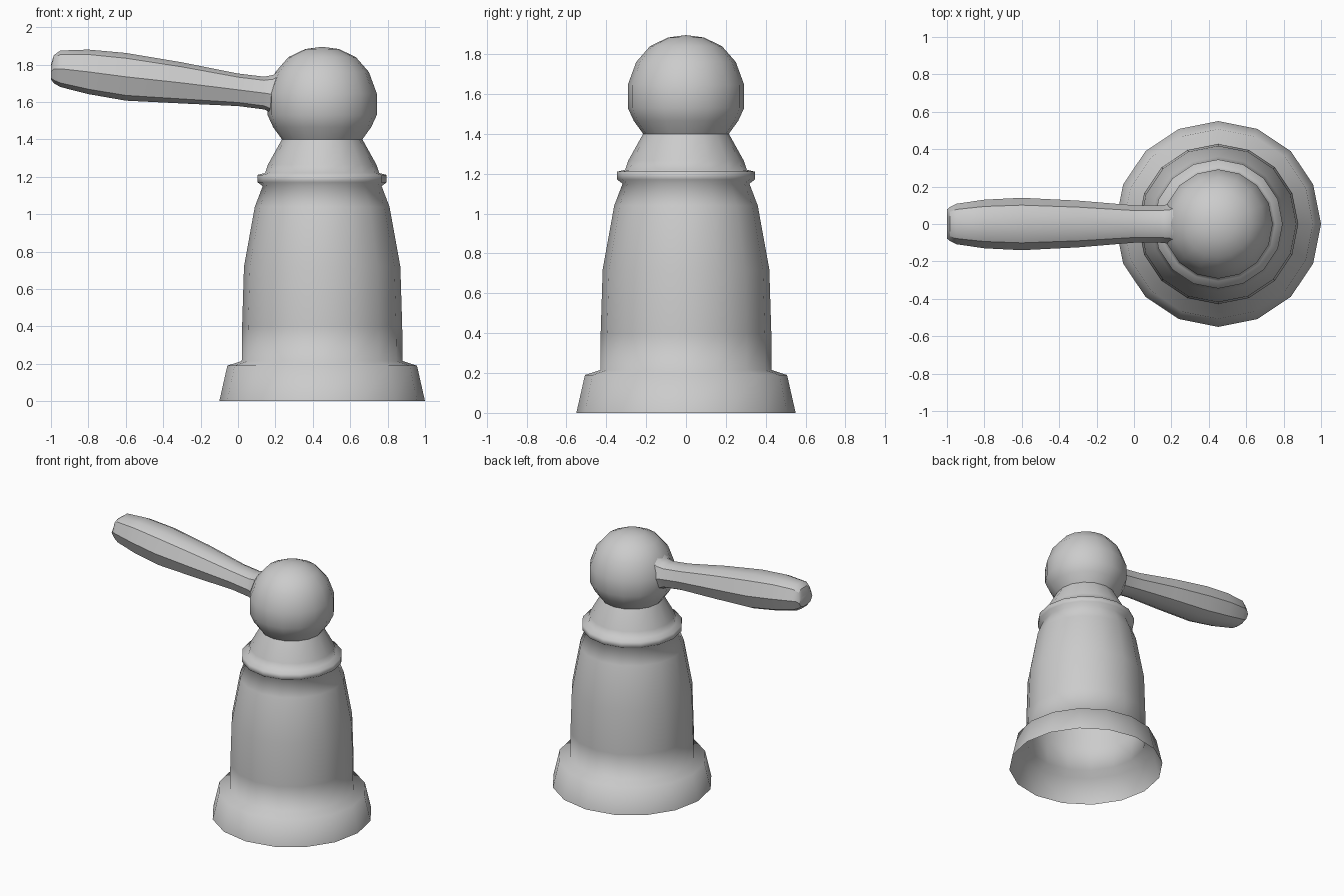
import bpy, bmesh, math

if "Cube" in bpy.data.objects:
    bpy.data.objects.remove(bpy.data.objects["Cube"])

AXIS_X = 0.45
grey = bpy.data.materials.new("light grey metal")
grey.diffuse_color = (0.6, 0.6, 0.6, 1)
grey.use_nodes = True
grey.node_tree.nodes["Principled BSDF"].inputs["Base Color"].default_value = grey.diffuse_color


def finish(name, bm, angle):
    me = bpy.data.meshes.new(name)
    bm.to_mesh(me)
    bm.free()
    me.materials.append(grey)
    ob = bpy.data.objects.new(name, me)
    bpy.context.collection.objects.link(ob)
    bpy.ops.object.select_all(action='DESELECT')
    ob.select_set(True)
    bpy.context.view_layer.objects.active = ob
    bpy.ops.object.shade_smooth_by_angle(angle=math.radians(angle))
    return ob


def bridge(bm, a, b):
    n = len(a)
    for i in range(n):
        j = (i + 1) % n
        bm.faces.new((a[i], a[j], b[j], b[i]))


def lathe(name, profile, angle, sides=16, tip=None):
    """Open-bottomed turned shape, optionally closed with a tip."""
    bm = bmesh.new()
    rings = []
    for r, z in profile:
        rings.append([bm.verts.new((AXIS_X + r * math.cos(2 * math.pi * i / sides),
                                    r * math.sin(2 * math.pi * i / sides), z))
                      for i in range(sides)])
    for a, b in zip(rings, rings[1:]):
        bridge(bm, a, b)
    if tip is not None:
        t = bm.verts.new((AXIS_X, 0, tip))
        top = rings[-1]
        for i in range(sides):
            bm.faces.new((top[i], top[(i + 1) % sides], t))
    return finish(name, bm, angle)


# Flared base, tapered body, collar ring and neck
lathe("base_and_body", [(0.55, 0), (0.507, 0.19), (0.43, 0.215), (0.428, 0.40),
                        (0.418, 0.72), (0.36, 1.04), (0.318, 1.15),
                        (0.345, 1.17), (0.345, 1.21), (0.305, 1.22),
                        (0.29, 1.265), (0.215, 1.40)], 85)

# Round head
lathe("round_head", [(0.215, 1.40), (0.262, 1.465), (0.292, 1.53), (0.292, 1.645),
                     (0.25, 1.76), (0.18, 1.84), (0.09, 1.883)], 60, tip=1.895)

# Lever handle: x, half width, bottom z, top z
stations = [(0.24, 0.13, 1.49, 1.79), (0.19, 0.105, 1.535, 1.745),
            (0.14, 0.10, 1.56, 1.735), (0.0, 0.10, 1.578, 1.752),
            (-0.3, 0.125, 1.592, 1.812), (-0.6, 0.14, 1.607, 1.862),
            (-0.8, 0.13, 1.642, 1.88), (-0.95, 0.108, 1.68, 1.875),
            (-0.985, 0.09, 1.70, 1.85), (-1.0, 0.078, 1.72, 1.80)]
half = [(0.35, 1), (0.72, 0.78), (1, 0), (0.72, -0.78), (0.35, -1)]
section = half + [(-y, z) for y, z in reversed(half)]
bm = bmesh.new()
rings = []
for x, w, lo, hi in stations:
    mid, h = (lo + hi) / 2, (hi - lo) / 2
    rings.append([bm.verts.new((x, y * w, mid + z * h)) for y, z in section])
for a, b in zip(rings, rings[1:]):
    bridge(bm, a, b)
bm.faces.new(rings[-1])
bmesh.ops.recalc_face_normals(bm, faces=bm.faces)
finish("lever_handle", bm, 32)
